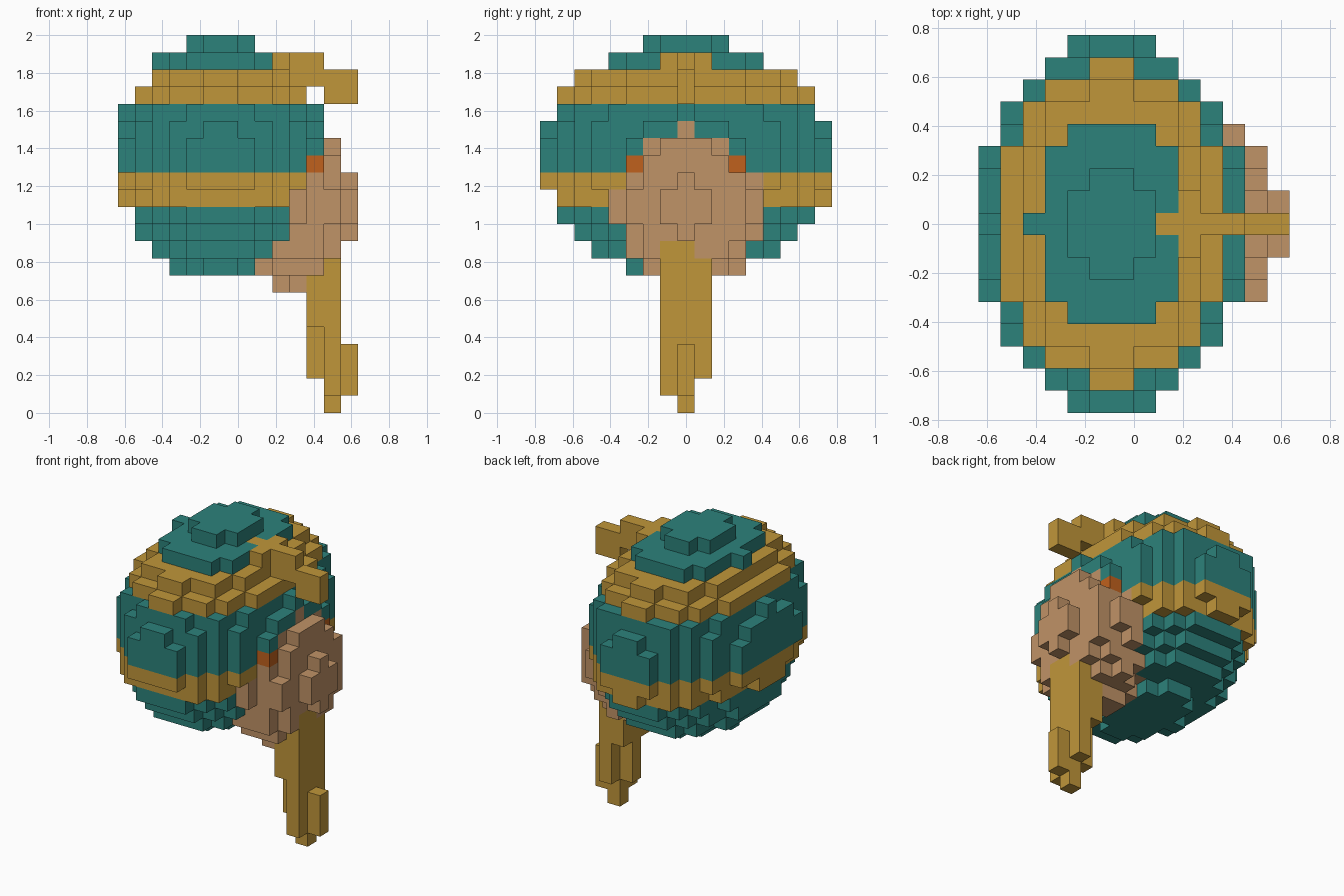
import bpy, bmesh
from mathutils import Vector

if "Cube" in bpy.data.objects:
    bpy.data.objects.remove(bpy.data.objects["Cube"], do_unlink=True)

CELL = 2 / 22                                  # edge of one block
SIZE = (14, 17, 22)                            # grid of blocks
ORIGIN = Vector((-SIZE[0] / 2, -SIZE[1] / 2, 0)) * CELL


def make_material(name, rgb):
    """One flat colour, given as sRGB bytes."""
    lin = [((c / 255 + 0.055) / 1.055) ** 2.4 for c in rgb] + [1]
    mat = bpy.data.materials.new(name)
    mat.use_nodes = True
    bsdf = mat.node_tree.nodes["Principled BSDF"]
    bsdf.inputs["Base Color"].default_value = lin
    bsdf.inputs["Roughness"].default_value = 0.9
    mat.diffuse_color = lin
    return mat


TEAL, GOLD, TAN, ORANGE = range(4)
MATERIALS = [
    make_material("teal", (44, 130, 123)),
    make_material("gold", (192, 150, 58)),
    make_material("tan", (192, 147, 103)),
    make_material("orange", (192, 97, 29)),
]


def ellipsoid(centre, radii):
    """Grid cells whose centres lie inside an ellipsoid."""
    return [(i, j, k)
            for i in range(SIZE[0]) for j in range(SIZE[1]) for k in range(SIZE[2])
            if sum(((p + 0.5 - c) / r) ** 2
                   for p, c, r in zip((i, j, k), centre, radii)) <= 1]


def box(xs, ys, zs):
    """Grid cells in an inclusive box."""
    return [(i, j, k) for i in range(xs[0], xs[1] + 1)
            for j in range(ys[0], ys[1] + 1) for k in range(zs[0], zs[1] + 1)]


cells = {}                                     # cell -> (part, colour)


def add(part, group, colour):
    for cell in group:
        cells[cell] = (part, colour(cell) if callable(colour) else colour)


# Round shell with two gold bands
def shell_colour(cell):
    return GOLD if cell[2] in (12, 13, 18, 19) else TEAL


add("shell", ellipsoid((6, 8.52, 14.82), (6, 8.5, 7)), shell_colour)


# Face bulge on the +x side, with an orange eye on each side
def face_colour(cell):
    return ORANGE if cell[2] == 14 and cell[1] in (5, 11) else TAN


add("face", ellipsoid((10.5, 8.6, 11.95), (3.19, 4.17, 4.85)), face_colour)

# Hooked crest over the face
for block in (
    box((8, 8), (8, 8), (20, 20)),
    box((9, 9), (7, 9), (20, 20)),
    box((10, 11), (8, 8), (20, 20)),
    box((10, 13), (8, 8), (19, 19)),
    box((12, 13), (8, 8), (18, 18)),
):
    add("crest", block, GOLD)

# Hanging beard with a stepped tip
for block in (
    box((11, 12), (7, 8), (9, 9)),
    box((11, 12), (7, 9), (5, 8)),
    box((11, 11), (8, 8), (2, 4)),
    box((12, 12), (7, 9), (2, 4)),
    box((12, 12), (7, 8), (1, 1)),
    box((12, 12), (8, 8), (0, 0)),
    box((13, 13), (8, 8), (1, 3)),
):
    add("beard", block, GOLD)


def build(part):
    """Mesh the exposed block sides of one part."""
    bm = bmesh.new()
    for cell, (owner, colour) in cells.items():
        if owner != part:
            continue
        for axis in range(3):
            for side in (0, 1):
                step = list(cell)
                step[axis] += 2 * side - 1
                if tuple(step) in cells:
                    continue
                u, v = (axis + 1) % 3, (axis + 2) % 3
                corners = []
                for du, dv in ((0, 0), (1, 0), (1, 1), (0, 1)):
                    p = Vector(cell)
                    p[axis] += side
                    p[u] += du
                    p[v] += dv
                    corners.append(bm.verts.new(ORIGIN + p * CELL))
                face = bm.faces.new(corners if side else corners[::-1])
                face.material_index = colour
    bmesh.ops.remove_doubles(bm, verts=bm.verts, dist=CELL / 100)
    bmesh.ops.dissolve_limit(bm, angle_limit=0.01, verts=bm.verts, edges=bm.edges,
                             delimit={'MATERIAL'})
    mesh = bpy.data.meshes.new(part)
    bm.to_mesh(mesh)
    bm.free()
    for mat in MATERIALS:
        mesh.materials.append(mat)
    bpy.context.collection.objects.link(bpy.data.objects.new(part, mesh))


for part in ("shell", "face", "crest", "beard"):
    build(part)
